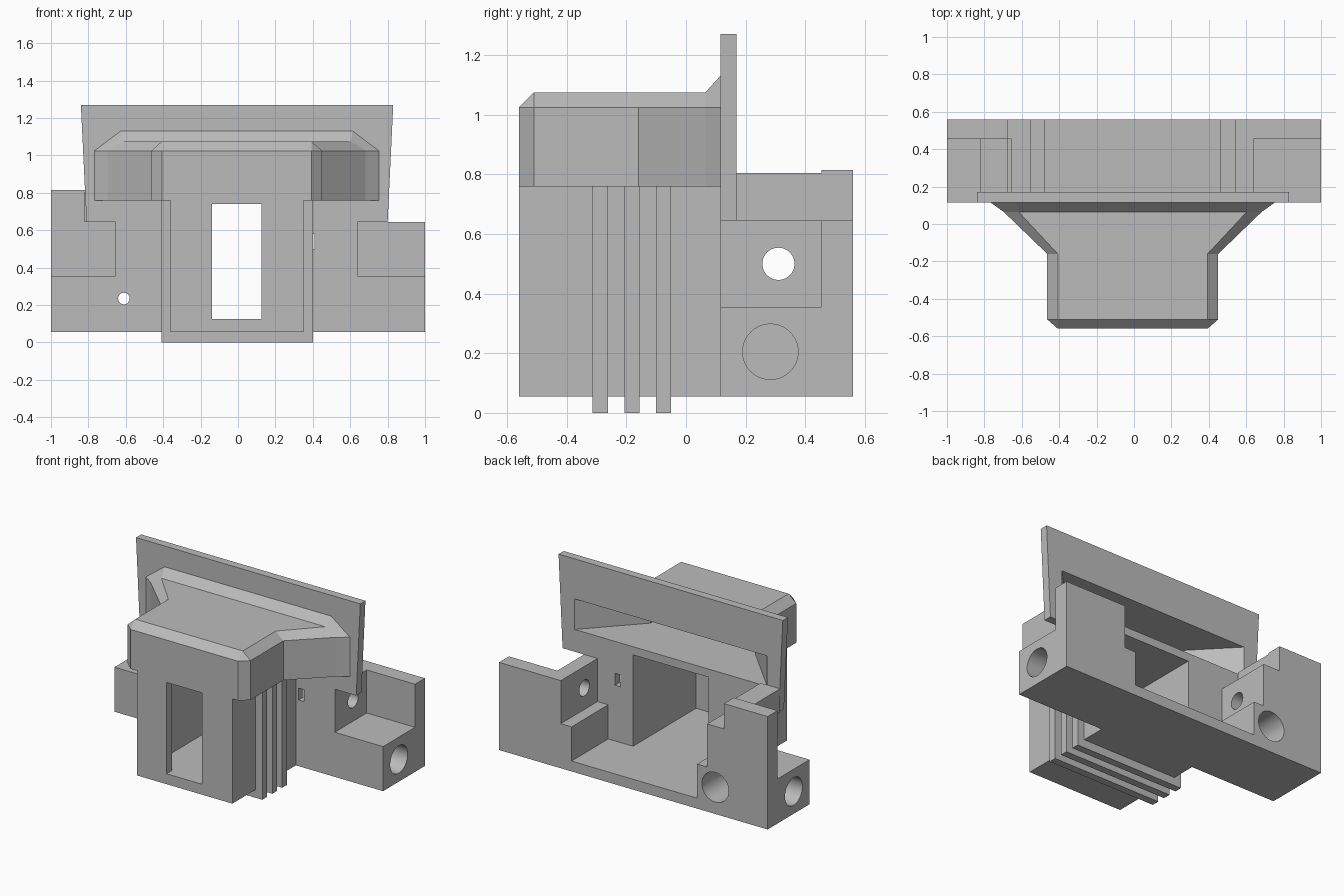
import bpy, bmesh, math
from mathutils import Matrix

cube = bpy.data.objects.get("Cube")
if cube:
    bpy.data.objects.remove(cube, do_unlink=True)

grey = bpy.data.materials.new("plain_grey")
grey.use_nodes = True
grey.diffuse_color = (0.5, 0.5, 0.5, 1)
grey.node_tree.nodes["Principled BSDF"].inputs["Base Color"].default_value = (0.5, 0.5, 0.5, 1)

MID = -0.007  # centre line of the housing


def finish(name, bm):
    bmesh.ops.recalc_face_normals(bm, faces=bm.faces)
    mesh = bpy.data.meshes.new(name)
    bm.to_mesh(mesh)
    bm.free()
    mesh.materials.append(grey)
    obj = bpy.data.objects.new(name, mesh)
    bpy.context.collection.objects.link(obj)
    return obj


def box(name, x, y, z):
    bm = bmesh.new()
    spans = (x, y, z)
    size = Matrix.Diagonal([b - a for a, b in spans] + [1])
    centre = Matrix.Translation([(a + b) / 2 for a, b in spans])
    bmesh.ops.create_cube(bm, size=1, matrix=centre @ size)
    return finish(name, bm)


def rod(name, axis, centre, radius, length):
    bm = bmesh.new()
    turn = Matrix.Rotation(math.pi / 2, 4, "Y" if axis == "X" else "X")
    bmesh.ops.create_cone(bm, cap_ends=True, segments=40, radius1=radius, radius2=radius,
                          depth=length, matrix=Matrix.Translation(centre) @ turn)
    return finish(name, bm)


def loft(name, sections):
    """Skin closed rings of equal point count along y."""
    bm = bmesh.new()
    rings = [[bm.verts.new(p) for p in ring] for ring in sections]
    n = len(rings[0])
    for a, b in zip(rings, rings[1:]):
        for i in range(n):
            j = (i + 1) % n
            bm.faces.new((a[i], a[j], b[j], b[i]))
    bm.faces.new(rings[0])
    bm.faces.new(rings[-1])
    bmesh.ops.remove_doubles(bm, verts=bm.verts, dist=0.0005)
    return finish(name, bm)


def combine(obj, tools, operation="DIFFERENCE"):
    for tool in tools:
        mod = obj.modifiers.new("cut", "BOOLEAN")
        mod.operation = operation
        mod.solver = "EXACT"
        mod.object = tool
        bpy.context.view_layer.objects.active = obj
        bpy.ops.object.modifier_apply(modifier=mod.name)


def hood_ring(y, w, shoulder, top_w, top):
    return [(MID + s * x, y, z) for s, x, z in (
        (-1, w, 0.76), (-1, w, shoulder), (-1, top_w, top),
        (1, top_w, top), (1, w, shoulder), (1, w, 0.76))]


def duct_ring(y, w):
    return [(MID + x, y, z) for x, z in ((-w, 0.795), (-w, 1.0), (w, 1.0), (w, 0.795))]


# Shared cutters: lower chamber, front window, flared duct
chamber = box("chamber_cutter", (-0.285, 0.275), (-0.5, 0.3), (0.125, 0.74))
window = box("window_cutter", (-0.14, 0.125), (-0.7, -0.4), (0.125, 0.74))
duct = loft("duct_cutter", [duct_ring(-0.5, 0.39), duct_ring(-0.17, 0.39),
                            duct_ring(0.17, 0.717), duct_ring(0.2, 0.717)])
cutters = [chamber, window, duct]

# Front housing with its window
housing = box("front_housing", (-0.36, 0.35), (-0.56, 0.115), (0.055, 0.76))
combine(housing, [chamber, window])

# Three ribs wrapping the housing
for i, y in enumerate((-0.313, -0.207, -0.101)):
    rib = box(f"rib_{i + 1}", (-0.41, 0.40), (y, y + 0.051), (0, 0.76))
    combine(rib, [chamber])

# Chamfered hood flaring out to the plate
hood = loft("flared_hood", [
    hood_ring(-0.56, 0.40, 1.025, 0.40, 1.025),
    hood_ring(-0.51, 0.457, 1.025, 0.40, 1.075),
    hood_ring(-0.16, 0.457, 1.025, 0.40, 1.075),
    hood_ring(0.065, 0.69, 1.025, 0.61, 1.075),
    hood_ring(0.115, 0.76, 1.025, 0.62, 1.13)])
combine(hood, [duct])

# Tapered upright plate
outline = ((-0.81, 0.645), (-0.84, 1.27), (0.83, 1.27), (0.80, 0.645))
plate = loft("face_plate", [[(x, y, z) for x, z in outline] for y in (0.115, 0.17)])
combine(plate, [duct, chamber])

# Rear mounting block: stepped trough, corner notches, bores
block = box("mounting_block", (-1, 1), (0.115, 0.56), (0.055, 0.645))
block_cuts = [
    box("trough_cutter", (-0.475, 0.46), (0.17, 0.7), (0.125, 0.5)),
    box("wide_trough_cutter", (-0.55, 0.54), (0.17, 0.7), (0.355, 0.8)),
    box("right_notch_cutter", (-1.1, -0.655), (0.0, 0.455), (0.355, 0.8)),
    box("left_notch_cutter", (0.64, 1.1), (0.0, 0.455), (0.355, 0.8)),
    box("wire_slot_cutter", (0.37, 0.41), (0.0, 0.3), (0.5, 0.58)),
    rod("cross_hole_cutter", "X", (0, 0.31, 0.5), 0.054, 1.6),
    rod("right_bore_cutter", "X", (-0.9, 0.283, 0.205), 0.093, 0.5),
    rod("left_bore_cutter", "X", (0.9, 0.283, 0.205), 0.093, 0.5),
    rod("rear_bore_cutter", "Y", (-0.61, 0.5, 0.235), 0.1, 0.5),
    rod("pin_hole_cutter", "Y", (-0.61, 0.3, 0.235), 0.031, 0.6)]
combine(block, [chamber] + block_cuts)
cutters += block_cuts

# Raised parts on the model's right side
box("rear_upstand", (-1, -0.675), (0.455, 0.56), (0.645, 0.815))
box("upper_ledge", (-0.82, -0.675), (0.17, 0.455), (0.645, 0.805))

for tool in cutters:
    bpy.data.objects.remove(tool, do_unlink=True)

# Smooth the round bores, keep every hard edge
bpy.ops.object.select_all(action="DESELECT")
block.select_set(True)
bpy.context.view_layer.objects.active = block
bpy.ops.object.shade_smooth_by_angle(angle=math.radians(30))
